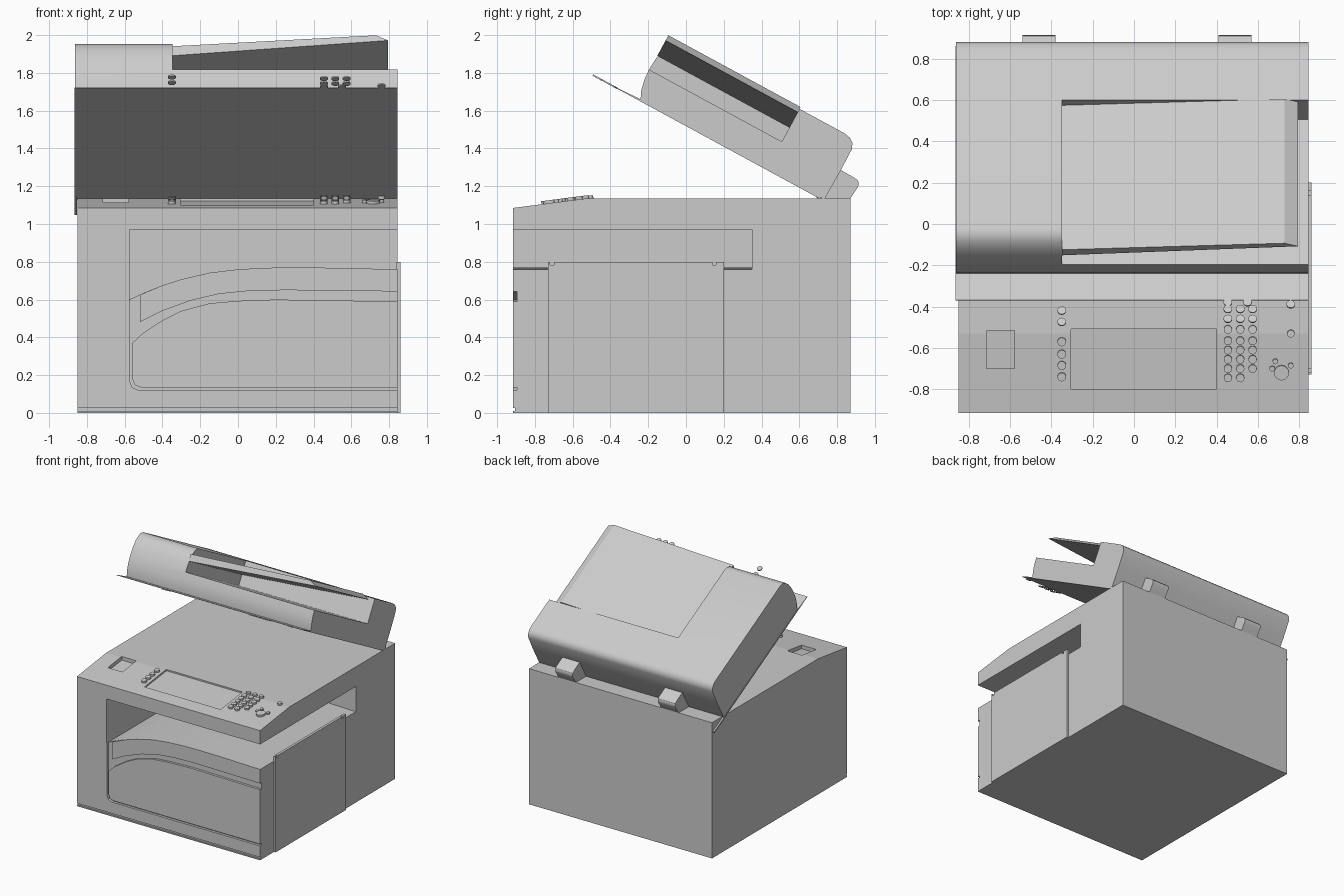
import bpy, bmesh, math

if "Cube" in bpy.data.objects:
    bpy.data.objects.remove(bpy.data.objects["Cube"], do_unlink=True)

grey = bpy.data.materials.new("light_grey")
grey.use_nodes = True
grey.diffuse_color = (0.6, 0.6, 0.6, 1)
grey.node_tree.nodes["Principled BSDF"].inputs["Base Color"].default_value = grey.diffuse_color

HINGE_Y, HINGE_Z = 0.71, 1.135
TILT = math.radians(28.5)
CU, SU = math.cos(TILT), math.sin(TILT)


# Mappings from profile coordinates (p, q) and depth t to space
def along_x(p, q, t):
    return (t, p, q)


def along_y(p, q, t):
    return (p, t, q)


def on_lid(u, n, x):
    return (x, HINGE_Y - CU * u + SU * n, HINGE_Z + SU * u + CU * n)


def lid_cross(x, n, u):
    return on_lid(u, n, x)


def prism(name, profile, a, b, place, smooth=False):
    bm = bmesh.new()
    ends = [[bm.verts.new(place(p, q, t)) for p, q in profile] for t in (a, b)]
    bm.faces.new(ends[0])
    bm.faces.new(ends[1][::-1])
    for i in range(len(profile)):
        j = (i + 1) % len(profile)
        bm.faces.new((ends[0][j], ends[0][i], ends[1][i], ends[1][j]))
    bmesh.ops.recalc_face_normals(bm, faces=bm.faces)
    mesh = bpy.data.meshes.new(name)
    bm.to_mesh(mesh)
    bm.free()
    mesh.materials.append(grey)
    ob = bpy.data.objects.new(name, mesh)
    bpy.context.collection.objects.link(ob)
    if smooth:
        shade(ob)
    return ob


def select(ob):
    bpy.ops.object.select_all(action='DESELECT')
    ob.select_set(True)
    bpy.context.view_layer.objects.active = ob


def shade(ob):
    select(ob)
    bpy.ops.object.shade_smooth_by_angle(angle=math.radians(32))


def rect(p0, p1, q0, q1):
    return [(p0, q0), (p1, q0), (p1, q1), (p0, q1)]


def cut(ob, cutter):
    select(ob)
    mod = ob.modifiers.new("cut", 'BOOLEAN')
    mod.object = cutter
    mod.operation = 'DIFFERENCE'
    mod.solver = 'EXACT'
    bpy.ops.object.modifier_apply(modifier=mod.name)
    bpy.data.objects.remove(cutter, do_unlink=True)


def console_z(y):
    return 1.135 + min(0, y + 0.53) * 0.13


def disc(name, r, depth, place):
    ring = [(r * math.cos(k * math.pi / 8), r * math.sin(k * math.pi / 8)) for k in range(16)]
    return prism(name, ring, -0.004, depth, place)


# Main body with sloping control console
FRONT, BACK, LEFT, RIGHT = -0.915, 0.87, 0.845, -0.85
body = prism("body", [(FRONT, 0), (BACK, 0), (BACK, 1.135), (-0.53, 1.135), (FRONT, 1.085)],
             RIGHT, LEFT, along_x)

# Paper output bay with a curved floor, open at front and left
bay_floor = [(-0.575, 0.60), (-0.5, 0.635), (-0.4, 0.675), (-0.3, 0.707), (-0.15, 0.742),
             (0, 0.76), (0.15, 0.768), (0.3, 0.77), (0.5, 0.768), (0.845, 0.76)]
cut(body, prism("bay_cutter", bay_floor + [(1, 0.76), (1, 0.97), (-0.575, 0.97)],
                -1, 0.35, along_y))

# Shallow front pocket that leaves grooves around the drawer panels
cut(body, prism("pocket_cutter", [(-0.574, 0.9), (-0.574, 0.17), (-0.56, 0.135), (-0.525, 0.12),
                                  (1, 0.12), (1, 0.9)], -1, -0.895, along_y))
cut(body, prism("base_cutter", rect(-1, 1, 0.01, 0.025), -1, -0.905, along_y))

# Screen recess and small tray in the console
for x0, x1, y0, y1, depth in ((-0.305, 0.4, -0.8, -0.51, 0.012), (-0.715, -0.58, -0.7, -0.515, 0.03)):
    floor = [(y0, console_z(y0) - depth), (y1, console_z(y1) - depth)]
    cut(body, prism("console_cutter", floor + [(y1, 1.3), (y0, 1.3)], x0, x1, along_x))

# Drawer panels
band_low = [(-0.52, 0.48), (-0.4, 0.54), (-0.25, 0.595), (-0.1, 0.63), (0.05, 0.645),
            (0.25, 0.65), (0.845, 0.643)]
prism("drawer_handle_band", band_low + bay_floor[:1:-1] + [(-0.52, 0.625)], FRONT, -0.885, along_y)
drawer_top = [(-0.56, 0.37), (-0.5, 0.425), (-0.4, 0.49), (-0.3, 0.54), (-0.15, 0.58),
              (0, 0.593), (0.2, 0.6), (0.845, 0.59)]
prism("drawer_front", drawer_top + [(0.845, 0.135), (-0.515, 0.135), (-0.545, 0.147), (-0.56, 0.18)],
      FRONT, -0.885, along_y)

# Side door with two small notches in its top edge
door = [(-0.73, 0), (0.2, 0), (0.2, 0.8)]
for y in (0.15, -0.71):
    door += [(y + 0.01, 0.8), (y + 0.01, 0.782), (y - 0.01, 0.782), (y - 0.01, 0.8)]
prism("side_door", door + [(-0.73, 0.8)], 0.838, 0.86, along_x)

# Raised lid: rounded housing, feeder block and paper recess
lid = prism("lid", [(-0.022, 0.006), (1.085, 0.006), (1.105, 0.05), (1.118, 0.11), (1.122, 0.17),
                    (1.117, 0.24), (1.105, 0.29), (1.085, 0.33), (1.06, 0.355), (1.03, 0.365),
                    (0.05, 0.365), (0.015, 0.358), (-0.01, 0.34), (-0.023, 0.31), (-0.025, 0.18)],
            -0.862, 0.845, on_lid)
cut(lid, prism("recess_cutter", rect(0.322, 2, 0.168, 1), -0.348, 1, on_lid))
shade(lid)

# Thin platen cover with front lip, and its rear corner strip
prism("platen_cover", [(0, -0.002), (1.228, -0.002), (1.228, 0.002), (1.085, 0.008), (0, 0.008)],
      -0.865, 0.845, on_lid)
prism("cover_strip", rect(-0.17, 0.02, -0.006, 0.006), -0.865, -0.852, on_lid)

# Feeder tray rising to the left
prism("feeder_tray", [(-0.35, 0.253), (0.795, 0.345), (0.73, 0.376), (-0.35, 0.31)],
      0.322, 1.118, lid_cross)

# Hinges
for x in (-0.46, 0.49):
    prism("hinge", [(0.735, 1.135), (0.82, 1.285), (0.895, 1.243), (0.911, 1.228), (0.915, 1.212),
                    (0.91, 1.195), (0.87, 1.135)], x - 0.08, x + 0.08, along_x, smooth=True)

# Console buttons
buttons = [(-0.35, y, 0.021) for y in (-0.57, -0.63, -0.685, -0.74)]
for row, y in enumerate((-0.565, -0.61, -0.655, -0.7, -0.745)):
    buttons += [(x, y, 0.02) for x in (0.455, 0.515, 0.575)[:2 if row == 4 else 3]]
buttons += [(x, -0.51, 0.02) for x in (0.455, 0.515, 0.575)]
buttons += [(0.715, -0.72, 0.036), (0.67, -0.7, 0.013), (0.685, -0.665, 0.013),
            (0.76, -0.685, 0.013), (0.76, -0.53, 0.018)]
for bx, by, r in buttons:
    disc("button", r, 0.016,
         lambda p, q, t: (bx + p, by + q - 0.13 * t, console_z(by + q) + t))

# Buttons in line with the lid lip
raised = [(x, 1.24) for x in (0.455, 0.55)] + [(-0.35, 1.286), (-0.35, 1.348), (0.76, 1.251)]
raised += [(x, u) for x in (0.455, 0.515, 0.575) for u in (1.277, 1.331)]
for bx, bu in raised:
    disc("lip_button", 0.021, 0.004, lambda p, q, t: on_lid(bu + q, t, bx + p))
